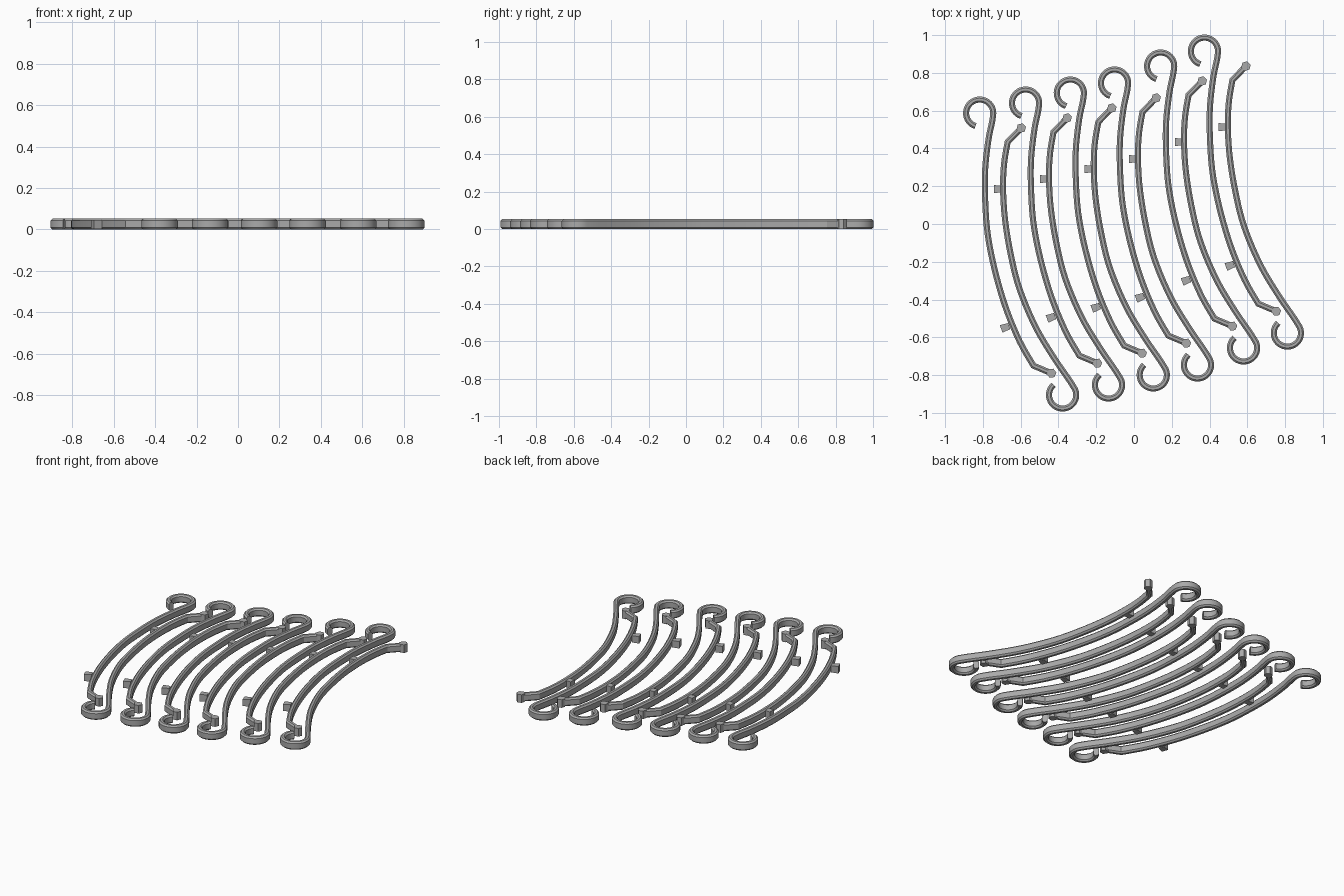
import bpy, bmesh, math
from mathutils import Vector, Matrix
from mathutils.geometry import interpolate_bezier

if "Cube" in bpy.data.objects:
    bpy.data.objects.remove(bpy.data.objects["Cube"])

HEIGHT, WIDTH, BEVEL, HOOK_R = 0.052, 0.032, 0.009, 0.072

grey = bpy.data.materials.new("plain grey")
grey.use_nodes = True
colour = (0.4, 0.4, 0.4, 1)
grey.diffuse_color = colour
grey.node_tree.nodes["Principled BSDF"].inputs["Base Color"].default_value = colour


def arc(centre, start, end, steps=28):
    """Hook centreline from start to end angle, in degrees."""
    angles = [math.radians(start + (end - start) * i / steps) for i in range(steps + 1)]
    return [Vector((centre[0] + HOOK_R * math.cos(a), centre[1] + HOOK_R * math.sin(a), 0)) for a in angles]


def smooth(points, first_dir=None, steps=5):
    """Smooth curve through the points."""
    p = [Vector((*q[:2], 0)) for q in points]
    tan = [(p[min(i + 1, len(p) - 1)] - p[max(i - 1, 0)]) / 2 for i in range(len(p))]
    if first_dir:
        tan[0] = first_dir.normalized() * (p[1] - p[0]).length
    out = [p[0]]
    for i in range(len(p) - 1):
        out += interpolate_bezier(p[i], p[i] + tan[i] / 3, p[i + 1] - tan[i + 1] / 3, p[i + 1], steps + 1)[1:]
    return out


def sweep(bm, path):
    """Sweep the chamfered bar section along a flat path."""
    w, h, b = WIDTH / 2, HEIGHT, BEVEL
    section = [(w, b), (w, h - b), (w - b, h), (b - w, h), (-w, h - b), (-w, b), (b - w, 0), (w - b, 0)]
    rings = []
    for i, p in enumerate(path):
        back = (p - path[i - 1]).normalized() if i else None
        ahead = (path[i + 1] - p).normalized() if i < len(path) - 1 else None
        t = ((back or ahead) + (ahead or back)).normalized()
        side = Vector((t.y, -t.x, 0)) / t.dot(ahead or back)
        rings.append([bm.verts.new(p + side * s + Vector((0, 0, z))) for s, z in section])
    for a, b_ in zip(rings, rings[1:]):
        for j in range(len(section)):
            k = (j + 1) % len(section)
            bm.faces.new((a[j], a[k], b_[k], b_[j]))
    bm.faces.new(rings[0])
    bm.faces.new(rings[-1][::-1])


def bar_mesh(name, hook, body, tip, tab, tab_angle):
    """Hook, curved bar, bent arm with end block, and one side tab."""
    bm = bmesh.new()
    sweep(bm, hook + smooth([hook[-1]] + body, hook[-1] - hook[-2])[1:] + [Vector((*tip, 0))])
    # Six-sided end block
    lean = math.atan2(tip[1] - body[-1][1], tip[0] - body[-1][0])
    bmesh.ops.create_cone(bm, cap_ends=True, segments=6, radius1=0.026, radius2=0.026, depth=HEIGHT,
                          matrix=Matrix.Translation((*tip, HEIGHT / 2)) @ Matrix.Rotation(lean, 4, 'Z'))
    # Side tab, slightly wider at its free end
    made = bmesh.ops.create_cube(bm, size=1)["verts"]
    for v in made:
        if v.co.x < 0:
            v.co.y *= 1.25
    place = (Matrix.Translation((*tab, 0.024)) @ Matrix.Rotation(math.radians(tab_angle), 4, 'Z')
             @ Matrix.Diagonal((0.045, 0.034, 0.044, 1)))
    bmesh.ops.transform(bm, matrix=place, verts=made)
    bmesh.ops.recalc_face_normals(bm, faces=bm.faces)
    mesh = bpy.data.meshes.new(name)
    bm.to_mesh(mesh)
    bm.free()
    mesh.materials.append(grey)
    return mesh


# Bar with its hook at the back
back_bar = bar_mesh(
    "back_hook_bar", arc((-0.817, 0.587), 252, -10),
    [(-0.77, 0.45), (-0.788, 0.29), (-0.788, 0.13), (-0.775, -0.05), (-0.738, -0.24),
     (-0.68, -0.44), (-0.606, -0.62), (-0.532, -0.75)],
    (-0.437, -0.79), (-0.682, -0.548), 20)

# Bar with its hook at the front
front_bar = bar_mesh(
    "front_hook_bar", arc((-0.378, -0.905), 132, 395),
    [(-0.42, -0.714), (-0.521, -0.545), (-0.606, -0.344), (-0.653, -0.159), (-0.683, 0.026),
     (-0.693, 0.185), (-0.688, 0.317), (-0.669, 0.434)],
    (-0.597, 0.508), (-0.719, 0.185), 0)

# Six pairs of bars, each stepped to the side and back
steps = [(0, 0), (0.243, 0.053), (0.48, 0.106), (0.714, 0.159), (0.958, 0.249), (1.19, 0.328)]
for mesh in (back_bar, front_bar):
    for i, (x, y) in enumerate(steps):
        bar = bpy.data.objects.new(f"{mesh.name}_{i + 1}", mesh)
        bar.location = (x, y, 0)
        bpy.context.collection.objects.link(bar)
        bar.select_set(True)
        bpy.context.view_layer.objects.active = bar
        if i == 0:
            bpy.ops.object.select_all(action='DESELECT')
            bar.select_set(True)
            bpy.ops.object.shade_smooth_by_angle(angle=math.radians(30))
